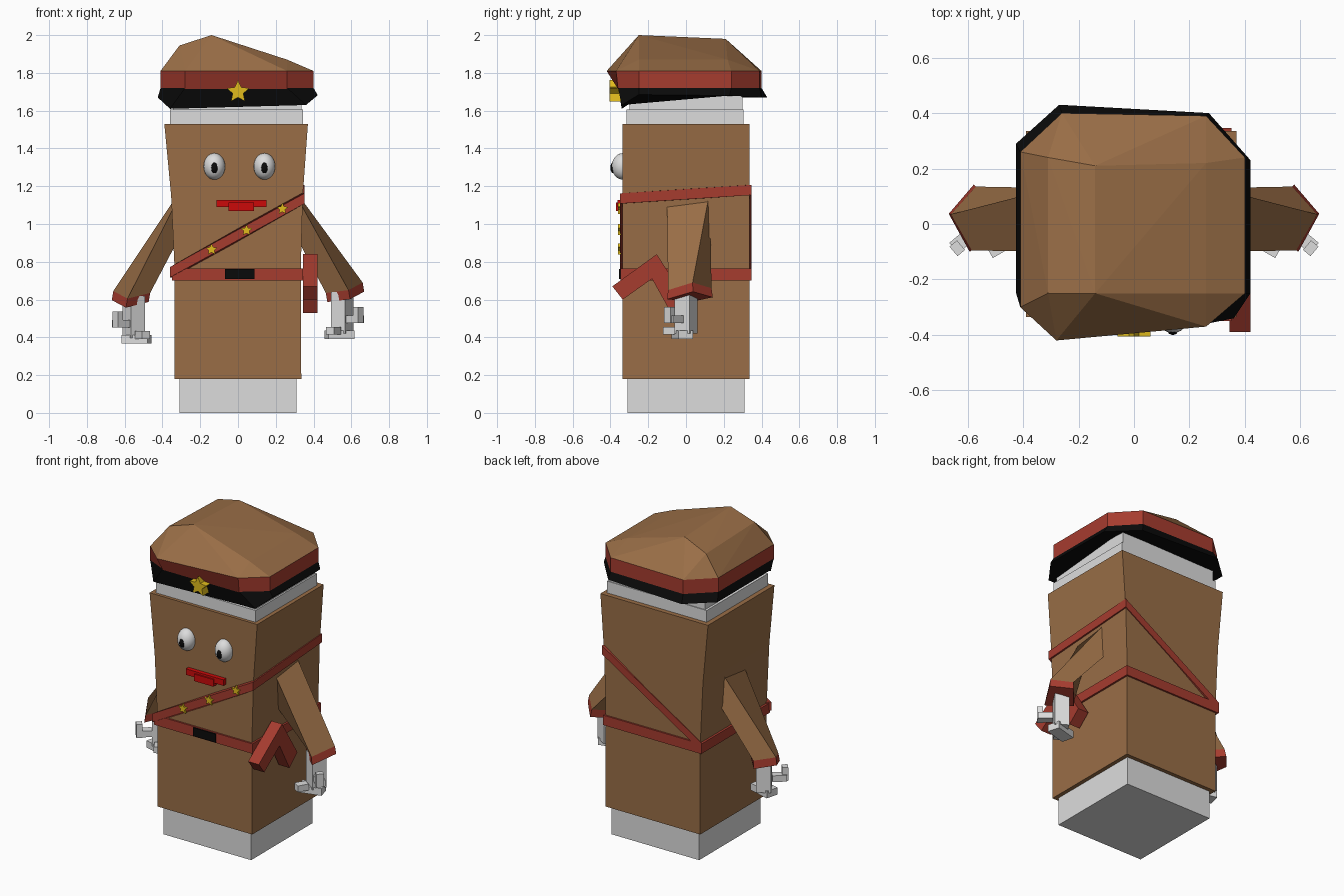
import bpy, bmesh
from math import sin, cos, pi, radians
from mathutils import Vector, Matrix

cube = bpy.data.objects.get("Cube")
if cube:
    bpy.data.objects.remove(cube)


def material(name, rgb):
    m = bpy.data.materials.new(name)
    m.use_nodes = True
    m.diffuse_color = (*rgb, 1)
    m.node_tree.nodes["Principled BSDF"].inputs["Base Color"].default_value = (*rgb, 1)
    return m


BROWN = material("brown cloth", (.32, .155, .062))
RED = material("dull red trim", (.38, .045, .028))
BLACK = material("black", (.003, .003, .003))
WHITE = material("pale grey", (.72, .72, .72))
YELLOW = material("yellow", (.75, .5, .012))
LIP = material("bright red", (.6, .003, .003))


def finish(name, bm, mat):
    bmesh.ops.recalc_face_normals(bm, faces=bm.faces)
    mesh = bpy.data.meshes.new(name)
    bm.to_mesh(mesh)
    bm.free()
    mesh.materials.append(mat)
    ob = bpy.data.objects.new(name, mesh)
    bpy.context.collection.objects.link(ob)
    return ob


def loft(name, rings, mat):
    """Skin a row of equal rings and cap both ends."""
    bm = bmesh.new()
    vs = [[bm.verts.new(p) for p in r] for r in rings]
    n = len(rings[0])
    for a, b in zip(vs, vs[1:]):
        for i in range(n):
            j = (i + 1) % n
            bm.faces.new((a[i], a[j], b[j], b[i]))
    bm.faces.new(vs[0])
    bm.faces.new(vs[-1])
    return finish(name, bm, mat)


def box(name, lo, hi, mat, turn=0):
    lo, hi = Vector(lo), Vector(hi)
    size = hi - lo
    bm = bmesh.new()
    bmesh.ops.create_cube(bm, size=1, matrix=Matrix.Translation((lo + hi) / 2)
                          @ Matrix.Rotation(radians(turn), 4, 'Z')
                          @ Matrix.Diagonal((*size, 1)))
    return finish(name, bm, mat)


def ball(name, centre, radii, mat, seg=24, rings=16):
    bm = bmesh.new()
    bmesh.ops.create_uvsphere(bm, u_segments=seg, v_segments=rings, radius=1,
                              matrix=Matrix.Translation(centre) @ Matrix.Diagonal((*radii, 1)))
    for f in bm.faces:
        f.smooth = True
    return finish(name, bm, mat)


def star(name, x, z, r, y0, y1):
    pts = []
    for i in range(10):
        d = r if i % 2 == 0 else r * .48
        pts.append((x + d * sin(i * pi / 5), z + d * cos(i * pi / 5)))
    loft(name, [[(px, y, pz) for px, pz in pts] for y in (y0, y1)], YELLOW)


# Body that widens towards the head, on a pale base
H = .335
body_rows = [(.18, -H, H), (.75, -H, .332), (1.15, -.354, .343), (1.53, -.39, .37)]
loft("body", [[(a, -H, z), (b, -H, z), (b, H, z), (a, H, z)] for z, a, b in body_rows], BROWN)
box("base", (-.31, -.31, 0), (.31, .31, .2), WHITE)
box("hair_lower", (-.36, -.315, 1.52), (.345, .305, 1.605), WHITE)
box("hair_upper", (-.345, -.3, 1.6), (.335, .3, 1.74), WHITE)

# Cap: black brim, red band and faceted crown
outline = [(-.41, .26), (-.26, .4), (.26, .39), (.4, .24),
           (.4, -.25), (.26, -.37), (-.28, -.42), (-.41, -.3)]
tucked = [(x, max(y, -.36)) for x, y in outline]
brim = [(-.425, .29, 1.67), (-.27, .43, 1.67), (.27, .4, 1.67), (.42, .23, 1.68),
        (.42, -.25, 1.685), (.36, -.34, 1.63), (-.36, -.34, 1.61), (-.425, -.25, 1.67)]
loft("cap_brim", [brim, [(x, y, 1.72) for x, y in tucked]], BLACK)
loft("cap_band", [[(x, y, 1.715) for x, y in tucked], [(x, y, 1.81) for x, y in outline]], RED)
bm = bmesh.new()
crown = [(-.31, -.25, 1.945), (-.14, -.25, 2), (.26, -.25, 1.87),
         (.26, .22, 1.87), (-.14, .21, 1.98), (-.31, .24, 1.93)]
for p in [(x, y, 1.81) for x, y in outline] + crown:
    bm.verts.new(p)
bmesh.ops.convex_hull(bm, input=bm.verts)
finish("cap_crown", bm, BROWN)
star("cap_star", 0, 1.7, .062, -.405, -.345)

# Face
for side, x in (("right", -.125), ("left", .14)):
    ball(side + "_eye", (x, -.335, 1.305), (.057, .058, .07), WHITE)
    ball(side + "_pupil", (x, -.383, 1.298), (.02, .018, .03), BLACK, 8, 6)
box("mouth", (-.115, -.362, 1.09), (.15, -.32, 1.128), LIP)
box("lower_lip", (-.05, -.37, 1.07), (.085, -.32, 1.115), LIP)

# Belt and buckle
box("belt", (-.35, -.346, .702), (.344, .346, .765), RED)
box("buckle", (-.07, -.354, .708), (.088, -.345, .762), BLACK)


# Sash: a rectangular section carried round the corners
def section(x, y, z):
    return [(x * s, y * s, z + dz) for s, dz in ((1, -.027), (1, .027), (.93, .027), (.93, -.027))]


loft("sash", [section(-.36, -.348, .745), section(.352, -.35, 1.135),
              section(.352, .346, 1.18), section(-.352, .346, .745)], RED)
for i, (x, z) in enumerate(((-.14, .865), (.045, .967), (.235, 1.08))):
    star("sash_star_%d" % (i + 1), x, z, .032, -.36, -.345)

# Bent holster on the left hip
holster = [(-.39, .67), (-.155, .84), (0, .6), (-.08, .53), (-.18, .71), (-.335, .6)]
loft("holster", [[(x, y, z) for y, z in holster] for x in (.345, .42)], RED)

# Arms, cuffs and hands
for side, s, drop in (("left", 1, 0), ("right", -1, .045)):
    shoulder = [(.33, .12, 1.14), (.33, -.1, 1.11), (.31, -.09, .93), (.31, .13, .95)]
    wrist = [(.66, .035, .69 - drop), (.585, -.095, .65 - drop), (.465, .02, .635), (.57, .135, .66 - drop / 2)]
    hem = [(x + .008, y * 1.05, z - .048) for x, y, z in wrist]

    def flip(pts):
        return [(x * s, y, z) for x, y, z in pts]

    loft(side + "_arm", [flip(shoulder), flip(wrist)], BROWN)
    loft(side + "_cuff", [flip(wrist), flip(hem)], RED)

    def hand_part(name, lo, hi, turn):
        xs = sorted((lo[0] * s, hi[0] * s))
        lift = -drop / 2
        box(side + name, (xs[0], lo[1], lo[2] + lift), (xs[1], hi[1], hi[2] + lift), WHITE, turn * s)

    hand_part("_palm", (.51, -.045, .42), (.595, .045, .64), -30)
    hand_part("_fingers", (.465, -.06, .39), (.61, .02, .435), 15)
    hand_part("_fingertips", (.48, -.115, .415), (.53, -.045, .455), -30)
    hand_part("_thumb", (.575, -.085, .475), (.66, -.035, .515), -40)
    hand_part("_thumb_tip", (.62, -.11, .475), (.655, -.065, .56), -40)
